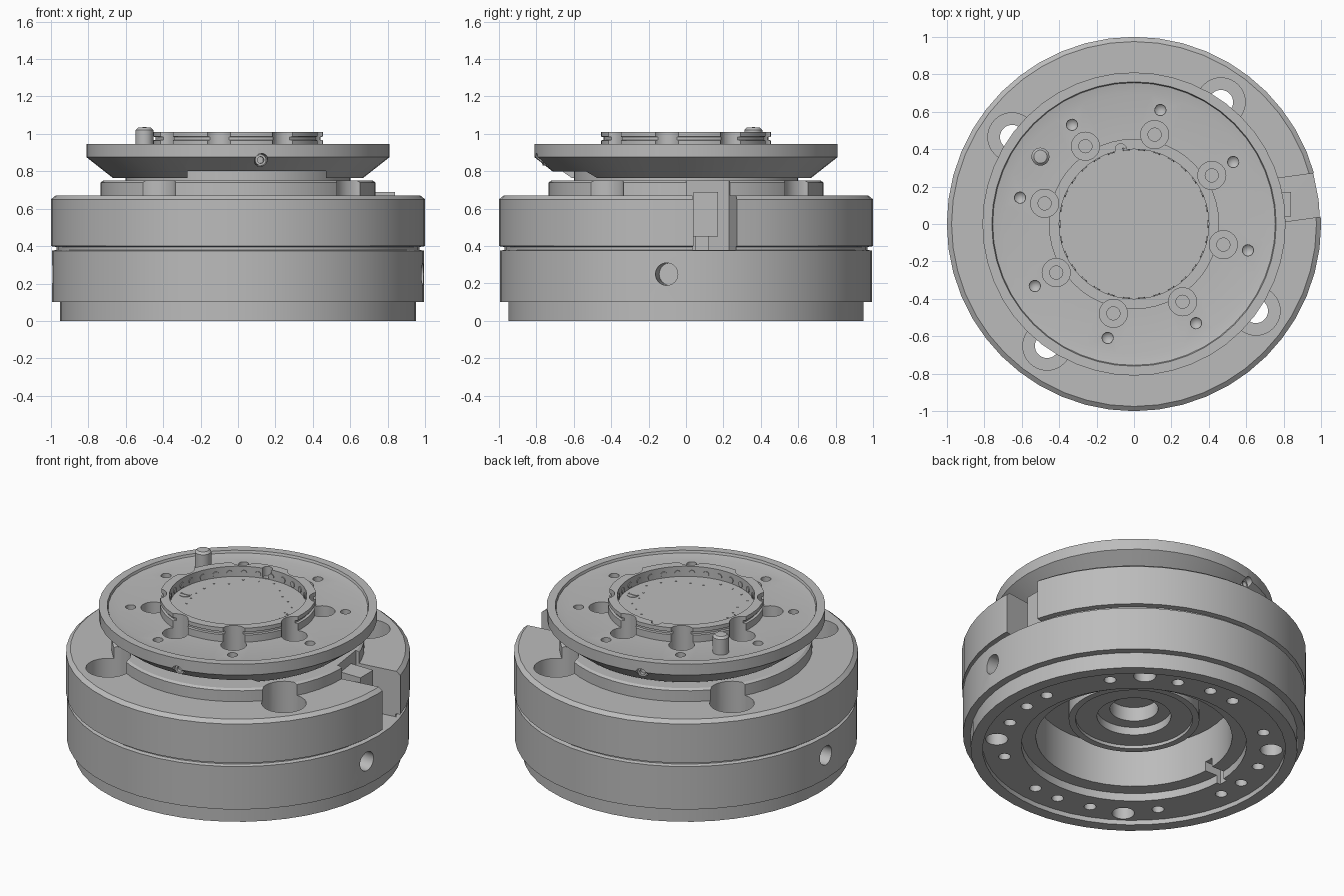
import bpy, bmesh, math, random
from mathutils import Matrix, Vector

if "Cube" in bpy.data.objects:
    bpy.data.objects.remove(bpy.data.objects["Cube"])

metal = bpy.data.materials.new("gray_metal")
metal.use_nodes = True
GRAY = (0.5, 0.5, 0.5, 1)
metal.diffuse_color = GRAY
metal.node_tree.nodes["Principled BSDF"].inputs["Base Color"].default_value = GRAY
parts = []


def finish(name, bm):
    mesh = bpy.data.meshes.new(name)
    bmesh.ops.recalc_face_normals(bm, faces=bm.faces)
    bm.to_mesh(mesh)
    bm.free()
    mesh.materials.append(metal)
    ob = bpy.data.objects.new(name, mesh)
    bpy.context.scene.collection.objects.link(ob)
    parts.append(ob)
    return ob


def lathe(name, profile, steps=48, places=(Matrix(),)):
    """Revolve an (r, z) profile about z, once per placement matrix."""
    bm = bmesh.new()
    for place in places:
        verts = [bm.verts.new((r, 0, z)) for r, z in profile]
        edges = [bm.edges.new(p) for p in zip(verts, verts[1:])]
        old = set(bm.verts) - set(verts)
        bmesh.ops.spin(bm, geom=verts + edges, cent=(0, 0, 0), axis=(0, 0, 1),
                       angle=math.tau, steps=steps)
        fresh = [v for v in bm.verts if v not in old]
        bmesh.ops.remove_doubles(bm, verts=fresh, dist=1e-5)
        fresh = [v for v in bm.verts if v not in old]
        bmesh.ops.transform(bm, matrix=place, verts=fresh)
    return finish(name, bm)


def rod(name, r, z0, z1, places, steps=24):
    return lathe(name, [(0, z0), (r, z0), (r, z1), (0, z1)], steps, places)


def box(name, lo, hi, turn=0):
    lo, hi = Vector(lo), Vector(hi)
    bm = bmesh.new()
    bmesh.ops.create_cube(bm, size=1, matrix=Matrix.Rotation(math.radians(turn), 4, 'Z')
                          @ Matrix.Translation((lo + hi) / 2)
                          @ Matrix.Diagonal((*(hi - lo), 1)))
    return finish(name, bm)


def around(radius, degrees):
    """Upright placements on a circle."""
    return [Matrix.Rotation(math.radians(a), 4, 'Z') @ Matrix.Translation((radius, 0, 0))
            for a in degrees]


def radial(z, degrees):
    """Placements whose z axis points outwards at the given height."""
    return [Matrix.Rotation(math.radians(a), 4, 'Z') @ Matrix.Translation((0, 0, z))
            @ Matrix.Rotation(math.pi / 2, 4, 'Y') for a in degrees]


def cut(target, cutter):
    mod = target.modifiers.new("cut", 'BOOLEAN')
    mod.operation, mod.solver, mod.object = 'DIFFERENCE', 'EXACT', cutter
    bpy.context.view_layer.objects.active = target
    bpy.ops.object.modifier_apply(modifier=mod.name)
    parts.remove(cutter)
    bpy.data.objects.remove(cutter)


# Housing: stepped underside, grooved outer wall, neck
housing = lathe("housing", [
    (0, .36), (.14, .36), (.14, .27), (.215, .27), (.215, .22), (.34, .22), (.34, .2),
    (.38, .2), (.38, .35), (.57, .35), (.57, .08), (.655, .08), (.655, .03), (.88, .03),
    (.88, 0), (.95, 0), (.95, .1), (.995, .1), (.995, .375), (.97, .38), (.97, .395),
    (1, .4), (1, .65), (.975, .67), (.735, .67), (.735, .74), (.72, .75), (.6, .75),
    (.6, .81), (0, .81)])

# Counterbored mounting holes, underside bolt holes, side ports
bolts = [54.5 + 90 * i for i in range(4)]
cut(housing, lathe("bolt_cutter", [(0, -.1), (.065, -.1), (.065, .48), (.13, .48),
                                   (.13, .9), (0, .9)], 32, around(.8, bolts)))
cut(housing, rod("underside_cutter", .035, -.1, .2,
                 around(.765, [b + d for b in bolts for d in (-15, 15, 31, -46)]), 20))
cut(housing, rod("port_cutter", .06, .8, 1.1, radial(.25, (-6, 180)), 32))
cut(housing, box("key_slot_cutter", (-.68, -.03, -.1), (-.55, .03, .14)))

# Side notch with its latch block
cut(housing, box("notch_cutter", (.7, -.1, .378), (1.2, .135, .9), 8))
box("latch_block", (.68, .04, .45), (.84, .17, .69))
box("latch_foot", (.68, .05, .37), (.82, .12, .46))

# Tool flange with rim, deck, raised ring and sunken disc
flange = lathe("flange", [
    (0, .765), (.67, .765), (.81, .875), (.81, .945), (.76, .945), (.755, .93), (.7, .92),
    (.455, .92), (.455, .965), (.44, .967), (.44, .983), (.455, .985), (.455, 1.01),
    (.4, 1.01), (.4, .945), (0, .945)])
spokes = [32 + 45 * i for i in range(8)]
cut(flange, lathe("pocket_cutter", [(0, .8), (.035, .8), (.035, .85), (.075, .85),
                                    (.075, 1.1), (0, 1.1)], 32, around(.49, spokes)))
cut(flange, lathe("dimple_cutter", [(0, .86), (.03, .89), (.03, 1), (0, 1)], 20,
                  around(.625, spokes)))
cut(flange, rod("ring_groove_cutter", .03, .95, 1.1, around(.405, (100,))))
cut(flange, box("relief_cutter", (-.27, -.9, .7), (.47, -.3, .8)))
screw_angles = (279, 106)
cut(flange, rod("screw_hole_cutter", .035, .72, .9, radial(.86, screw_angles)))
lathe("set_screws", [(0, .7), (.03, .7), (.03, .775), (.018, .775), (.018, .75), (0, .75)],
      20, radial(.86, screw_angles))

# Locating pin with rounded head
lathe("locating_pin", [(0, .9), (.048, .9), (.048, 1.02), (.035, 1.033), (0, 1.036)], 24,
      [Matrix.Translation((-.5, .36, 0))])

# Studs on the ring wall, slotted screws and small contacts on the disc
rod("wall_studs", .018, .394, .41, radial(.968, range(0, 360, 12)), 12)
screws = around(.34, (10, 189))
rod("disc_screws", .035, .94, .948, screws)
for i, m in enumerate(screws):
    x, y, _ = m.translation
    box("screw_slot_%d" % (i + 1), (x - .03, y - .006, .945), (x + .03, y + .006, .951))
random.seed(4)
dots = [m for a in range(0, 360, 15) for m in around(random.uniform(.28, .37), (a,))]
rod("disc_contacts", .006, .943, .948, dots, 8)

# Smooth the round walls and keep the machined edges crisp
bpy.ops.object.select_all(action='DESELECT')
for ob in parts:
    ob.select_set(True)
bpy.context.view_layer.objects.active = housing
bpy.ops.object.shade_smooth_by_angle(angle=math.radians(25))
